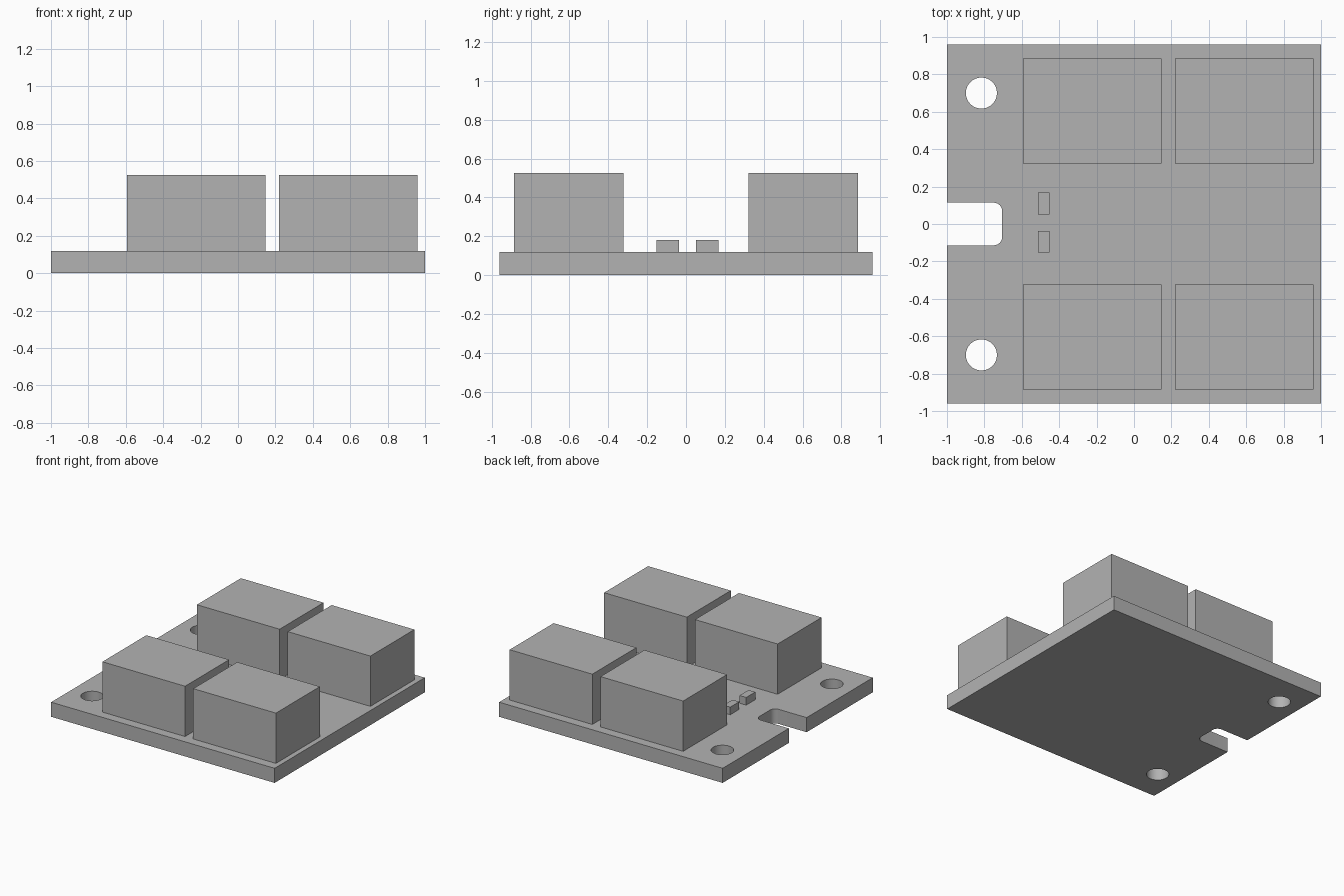
import bpy, bmesh
from mathutils import Matrix, Vector

if "Cube" in bpy.data.objects:
    bpy.data.objects.remove(bpy.data.objects["Cube"], do_unlink=True)

BOARD_TOP = 0.118
BLOCK_TOP = 0.525
CHIP_TOP = 0.18

grey = bpy.data.materials.new("plain grey")
grey.use_nodes = True
grey.diffuse_color = (0.45, 0.45, 0.45, 1)
grey.node_tree.nodes["Principled BSDF"].inputs["Base Color"].default_value = grey.diffuse_color


def finish(name, bm):
    mesh = bpy.data.meshes.new(name)
    bm.to_mesh(mesh)
    bm.free()
    mesh.materials.append(grey)
    obj = bpy.data.objects.new(name, mesh)
    bpy.context.collection.objects.link(obj)
    return obj


def box(name, low, high, round_corners=0):
    low, high = Vector(low), Vector(high)
    bm = bmesh.new()
    place = Matrix.Translation((low + high) / 2) @ Matrix.Diagonal((*(high - low), 1))
    bmesh.ops.create_cube(bm, size=1, matrix=place)
    if round_corners:
        upright = [e for e in bm.edges
                   if abs(e.verts[0].co.z - e.verts[1].co.z) > 0.01]
        bmesh.ops.bevel(bm, geom=upright, offset=round_corners, segments=6,
                        profile=0.5, affect='EDGES')
    return finish(name, bm)


def cylinder(name, x, y, radius):
    bm = bmesh.new()
    bmesh.ops.create_cone(bm, cap_ends=True, segments=48, radius1=radius,
                          radius2=radius, depth=1,
                          matrix=Matrix.Translation((x, y, 0)))
    return finish(name, bm)


def cut(target, cutter):
    cutter.hide_render = True
    mod = target.modifiers.new("cut", 'BOOLEAN')
    mod.operation = 'DIFFERENCE'
    mod.solver = 'EXACT'
    mod.object = cutter
    bpy.context.view_layer.objects.active = target
    bpy.ops.object.modifier_apply(modifier=mod.name)
    bpy.data.objects.remove(cutter, do_unlink=True)


# Base board with an edge slot and two mounting holes
board = box("base_board", (-1, -0.96, 0), (1, 0.96, BOARD_TOP))
cut(board, box("slot_cutter", (-1.3, -0.114, -0.5), (-0.705, 0.114, 0.5), 0.045))
for side in (-1, 1):
    cut(board, cylinder("hole_cutter", -0.816, side * 0.7, 0.083))

# Smooth hole walls, sharp rims
bpy.ops.object.select_all(action='DESELECT')
board.select_set(True)
bpy.context.view_layer.objects.active = board
bpy.ops.object.shade_smooth_by_angle()

# Four large blocks, two per row
for row, y0, y1 in (("front", -0.885, -0.323), ("back", 0.323, 0.885)):
    for side, x0, x1 in (("right", -0.594, 0.146), ("left", 0.219, 0.959)):
        box(f"{row}_{side}_block", (x0, y0, BOARD_TOP), (x1, y1, BLOCK_TOP))

# Two small chips beside the slot
for row, y0 in (("front", -0.153), ("back", 0.052)):
    box(f"{row}_chip", (-0.513, y0, BOARD_TOP), (-0.453, y0 + 0.116, CHIP_TOP))
